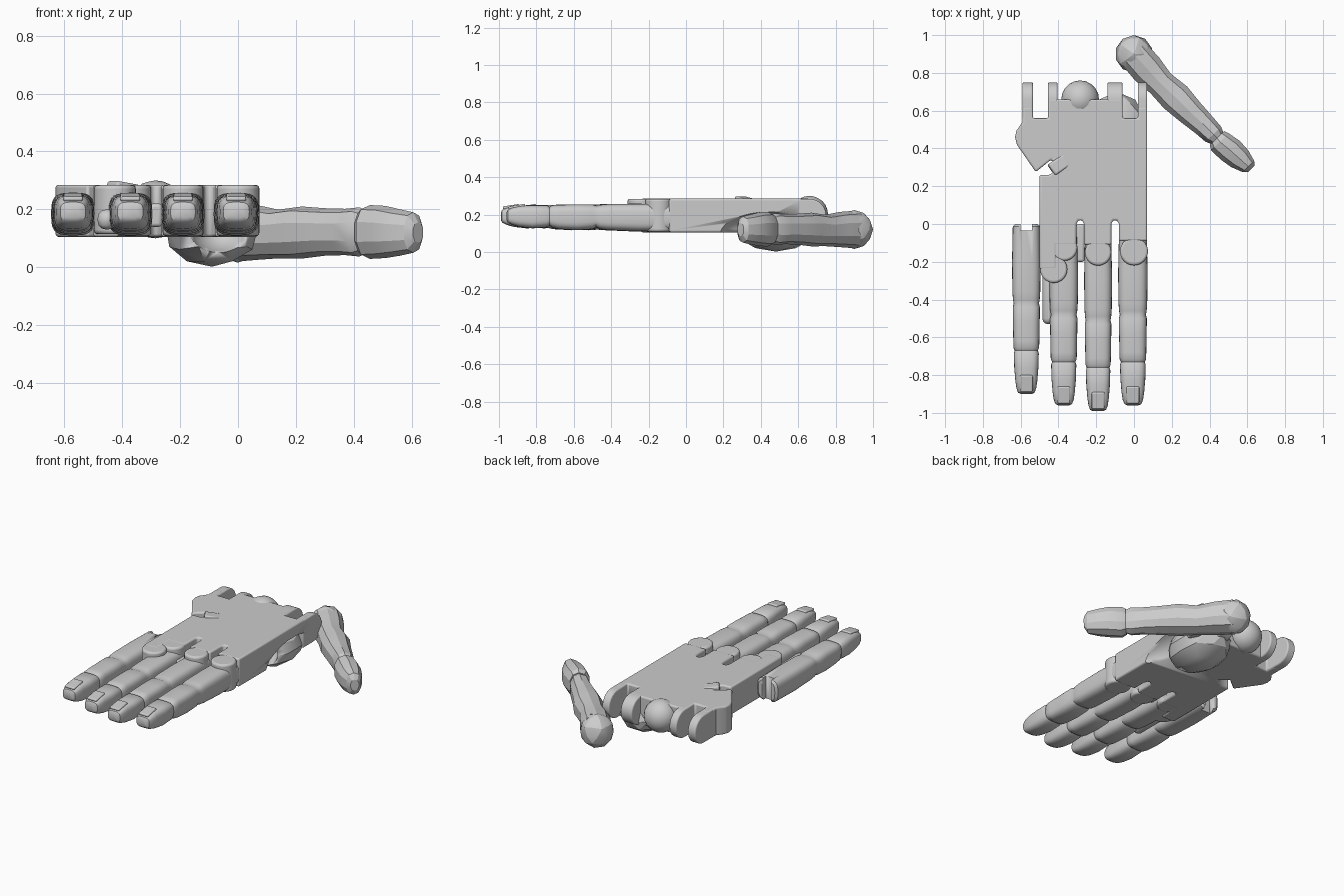
import bpy, bmesh
from math import sin, cos, pi, copysign
from mathutils import Vector, Matrix

if "Cube" in bpy.data.objects:
    bpy.data.objects.remove(bpy.data.objects["Cube"])


def make(name, bm, smooth=35):
    bmesh.ops.recalc_face_normals(bm, faces=bm.faces)
    me = bpy.data.meshes.new(name)
    bm.to_mesh(me)
    bm.free()
    ob = bpy.data.objects.new(name, me)
    bpy.context.collection.objects.link(ob)
    bpy.ops.object.select_all(action='DESELECT')
    ob.select_set(True)
    bpy.context.view_layer.objects.active = ob
    if smooth:
        bpy.ops.object.shade_smooth_by_angle(angle=smooth * pi / 180)
    return ob


def bevel(ob, width, segments=3):
    m = ob.modifiers.new("bevel", 'BEVEL')
    m.width, m.segments, m.limit_method = width, segments, 'ANGLE'
    m.angle_limit = 0.8


def prism(name, pts, lo, hi, axis='z', width=0.0):
    """Extrude a 2D outline along z (points x,y) or x (points y,z)."""
    place = (lambda p, h: (p[0], p[1], h)) if axis == 'z' else (lambda p, h: (h, p[0], p[1]))
    bm = bmesh.new()
    f = bm.faces.new([bm.verts.new(place(p, lo)) for p in pts])
    d = Vector(place((0, 0), hi - lo))
    ret = bmesh.ops.extrude_face_region(bm, geom=[f])
    bmesh.ops.translate(bm, vec=d, verts=[v for v in ret['geom'] if isinstance(v, bmesh.types.BMVert)])
    if not any(g.normal.length and g.is_valid and all(v in f.verts for v in g.verts) for g in bm.faces):
        bm.faces.new(list(f.verts))
    ob = make(name, bm)
    if width:
        bevel(ob, width)
    return ob


def loft(name, rings, smooth=35):
    bm = bmesh.new()
    loops = [[bm.verts.new(p) for p in r] for r in rings]
    n = len(loops[0])
    for a, b in zip(loops, loops[1:]):
        for i in range(n):
            bm.faces.new((a[i], a[(i + 1) % n], b[(i + 1) % n], b[i]))
    bm.faces.new(loops[0])
    bm.faces.new(loops[-1])
    return make(name, bm, smooth)


def ball(name, c, s, sub=2, smooth=35):
    bm = bmesh.new()
    bmesh.ops.create_icosphere(bm, subdivisions=sub, radius=1,
                               matrix=Matrix.Translation(c) @ Matrix.Diagonal((*s, 1)))
    return make(name, bm, smooth)


def box(name, lo, hi, width=0.0):
    return prism(name, [(lo[0], lo[1]), (hi[0], lo[1]), (hi[0], hi[1]), (lo[0], hi[1])],
                 lo[2], hi[2], 'z', width)


def cut(ob, cutter):
    cutter.hide_render = True
    cutter.hide_set(True)
    m = ob.modifiers.new("cut", 'BOOLEAN')
    m.operation, m.object, m.solver = 'DIFFERENCE', cutter, 'EXACT'


def squircle(a, e):
    c, s = cos(a), sin(a)
    return copysign(abs(c) ** e, c), copysign(abs(s) ** e, s)


# Palm plate with wrist slots, side lug and gaps between the finger roots
outline = [(.07, -.09), (.07, .62), (.02, .62), (.02, .56), (-.06, .56), (-.06, .66),
           (-.455, .66), (-.455, .56), (-.535, .56), (-.535, .62), (-.59, .62), (-.59, .54),
           (-.622, .495), (-.63, .46), (-.62, .42), (-.52, .275), (-.44, .34), (-.39, .295),
           (-.45, .26), (-.5, .26), (-.5, -.24), (-.41, -.24), (-.41, -.11), (-.305, -.11),
           (-.305, .0), (-.295, .02), (-.275, .02), (-.265, .0), (-.265, -.11), (-.12, -.11),
           (-.12, .0), (-.11, .02), (-.09, .02), (-.08, .0), (-.08, -.09)]
palm = prism("palm", outline, .105, .285, 'z', .012)
cut(palm, ball("palm_hollow_cutter", (.1, .45, .09), (.13, .28, .13), 3))

# Knuckle tongues overlapping the finger roots
for i, (x, y, r, lo) in enumerate([(0, -.145, .074, .108), (-.19, -.15, .07, .108),
                                   (-.37, -.125, .07, .108), (-.425, -.24, .072, .115)]):
    arc = [(x + r * cos(a * pi / 16), y + r * sin(a * pi / 16)) for a in range(32)]
    prism("knuckle_tongue_%d" % i, arc, lo, .284, 'z', .012)

# Spare joint pegs between the fingers
box("finger_gap_peg", (-.305, -.2, .14), (-.262, .0, .22), .012)
box("low_joint_peg", (-.485, -.53, .13), (-.42, -.2, .2), .03)
peg = box("side_peg", (-.05, -.035, .245), (.05, .035, .295), .01)
peg.location, peg.rotation_euler = (-.43, .29, 0), (0, .15, .6)

# Wrist fork prongs and ball
for i, (a, b) in enumerate([(.02, .07), (-.14, -.06), (-.455, -.405), (-.59, -.535)]):
    side = [(.56, .106)] + [(.66 + .09 * cos(t * pi / 14 - pi / 2), .195 + .089 * sin(t * pi / 14 - pi / 2))
                            for t in range(15)] + [(.56, .284)]
    prism("wrist_prong_%d" % i, side, a, b, 'x', .008)
ball("wrist_ball", (-.285, .66, .2), (.1, .1, .1), 3)

# Fingers: distance from root, half width, bottom z, top z
stations = [(0, .06, .125, .245), (.012, .074, .112, .256), (.2, .078, .11, .258),
            (.36, .076, .117, .256), (.40, .073, .122, .252), (.42, .069, .132, .247),
            (.44, .074, .122, .254), (.52, .073, .116, .255), (.62, .071, .122, .252),
            (.655, .07, .13, .25), (.67, .063, .14, .241), (.685, .068, .132, .25),
            (.76, .066, .126, .25), (.83, .06, .134, .247), (.87, .054, .145, .238),
            (.893, .045, .158, .225), (.9, .03, .17, .21)]
for name, x, y0, w in [("index", -.006, -.06, 1), ("middle", -.19, -.09, .95),
                       ("ring", -.372, -.06, .98), ("little", -.57, 0, .97)]:
    rings = []
    for d, hw, lo, hi in stations:
        ring = []
        for k in range(28):
            u, v = squircle(2 * pi * k / 28, .6)
            ring.append((x + u * hw * w, y0 - d, (lo + hi) / 2 + v * (hi - lo) / 2))
        rings.append(ring)
    finger = loft(name + "_finger", rings)
    if name == "little":
        cut(finger, box("fork_cutter", (x - .03, -.035, 0), (x + .03, .05, .4)))
    nail = box(name + "_nail", (-.034, -.045, -.008), (.034, .045, .008), .007)
    nail.location, nail.rotation_euler = (x, y0 - .845, .242), (.16, 0, 0)


# Thumb: faceted tubes along a diagonal
def thumb_part(name, path, sides=10):
    side = Vector((.72, .69, 0))
    rings = []
    for x, y, z, w, h in path:
        ring = []
        for k in range(sides):
            u, v = squircle(2 * pi * (k + .5) / sides, .85)
            p = Vector((x, y, z)) + side * u * w
            ring.append((p.x, p.y, z + v * h))
        rings.append(ring)
    return loft(name, rings, 22)


ball("thumb_base_ball", (0, .9, .12), (.1, .1, .104), 2, 22)
thumb_part("thumb_lower", [(.0, .9, .12, .09, .1), (.07, .82, .12, .092, .094), (.14, .745, .115, .078, .084),
                           (.22, .67, .12, .088, .09), (.30, .59, .122, .076, .082),
                           (.37, .525, .122, .066, .08), (.42, .475, .122, .06, .085),
                           (.45, .445, .122, .04, .07)])
thumb_part("thumb_tip", [(.44, .455, .122, .055, .08), (.455, .435, .122, .068, .093),
                         (.51, .39, .122, .074, .09), (.56, .345, .12, .066, .08),
                         (.605, .305, .12, .045, .07), (.622, .292, .12, .025, .035)])

# Thumb socket under the palm, scooped out toward the front
socket = ball("thumb_socket", (-.09, .48, .128), (.165, .22, .126), 2, 22)
cut(socket, ball("socket_cutter", (-.06, .27, .13), (.11, .16, .085), 3))
